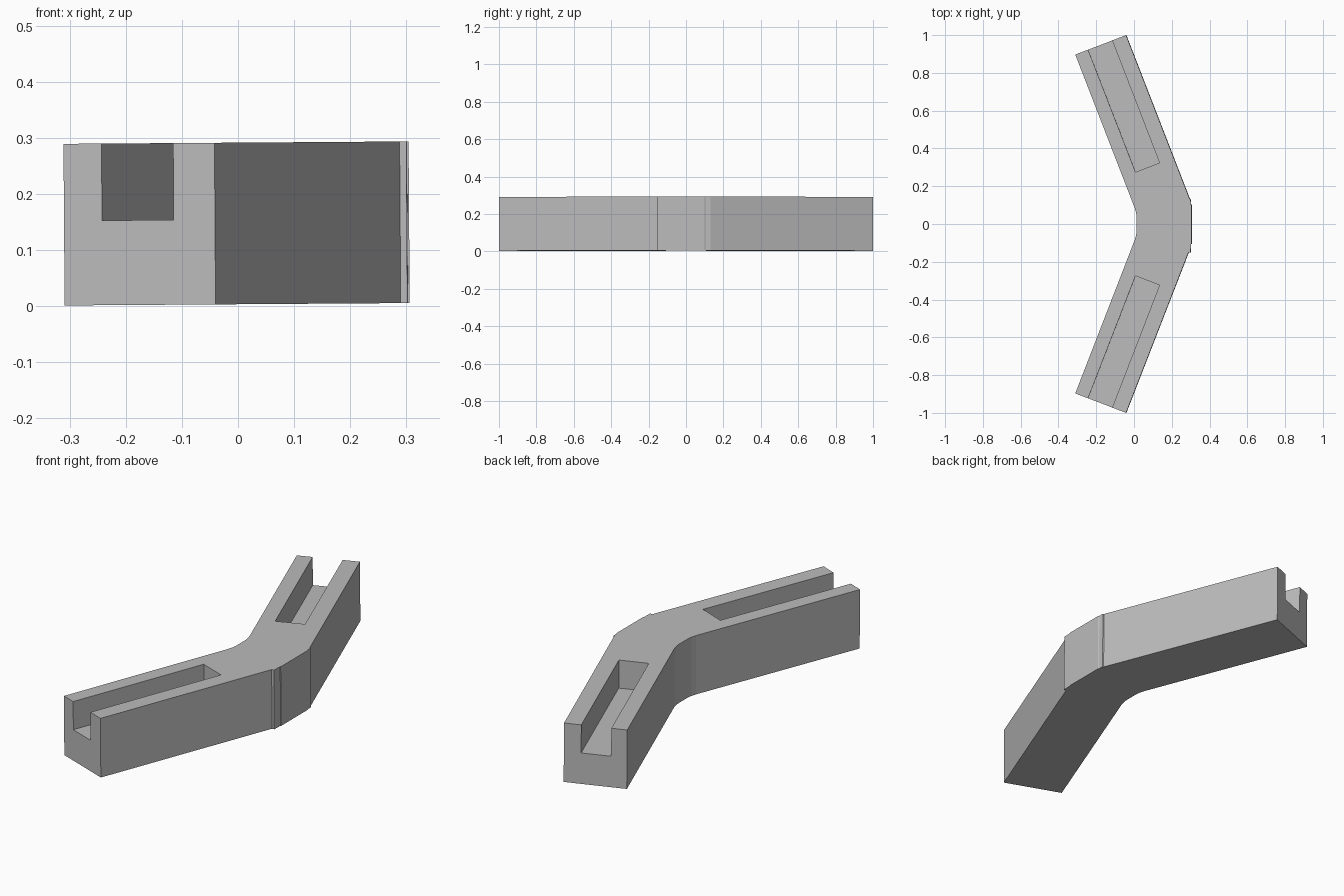
import bpy, bmesh
from mathutils import Matrix, Vector

if "Cube" in bpy.data.objects:
    bpy.data.objects.remove(bpy.data.objects["Cube"])

HEIGHT = 0.288
SLOT_FLOOR = 0.151
TILT = Matrix.Translation((0, 0, 0.0035)) @ Matrix.Rotation(-0.007, 4, 'Y')

grey = bpy.data.materials.new("mid grey")
grey.diffuse_color = (0.5, 0.5, 0.5, 1)
grey.use_nodes = True
grey.node_tree.nodes["Principled BSDF"].inputs["Base Color"].default_value = grey.diffuse_color


def prism(name, outline, z0, z1):
    """Extrude a counter-clockwise plan outline between two heights."""
    bm = bmesh.new()
    base = bm.faces.new([bm.verts.new((x, y, z0)) for x, y in outline])
    top = bmesh.ops.extrude_face_region(bm, geom=[base])["geom"]
    verts = [g for g in top if isinstance(g, bmesh.types.BMVert)]
    bmesh.ops.translate(bm, verts=verts, vec=Vector((0, 0, z1 - z0)))
    bmesh.ops.recalc_face_normals(bm, faces=bm.faces)
    mesh = bpy.data.meshes.new(name)
    bm.to_mesh(mesh)
    bm.free()
    mesh.materials.append(grey)
    obj = bpy.data.objects.new(name, mesh)
    bpy.context.collection.objects.link(obj)
    return obj


# Bent bar: outer side with small steps at the elbow, then the inner side
outline = [
    (-0.04, -1.0), (0.29, -0.152), (0.302, -0.152), (0.303, -0.105),
    (0.306, -0.105), (0.306, 0.10), (0.303, 0.105), (0.302, 0.13),
    (0.297, 0.132), (-0.04, 1.0), (-0.309, 0.897),
    (0.006, 0.084), (0.013, 0.06), (0.016, 0.035),
    (0.016, -0.035), (0.013, -0.06), (0.006, -0.084), (-0.309, -0.897),
]
bar = prism("bent_bar", outline, 0, HEIGHT)

# Open-ended slot in each arm, mirrored across the elbow
slot = [(-0.265, -0.984), (-0.138, -1.035), (0.137, -0.324), (0.010, -0.275)]
for side, sign in (("front", 1), ("back", -1)):
    pts = [(x, y * sign) for x, y in slot][::sign]
    cutter = prism(side + "_slot_cutter", pts, SLOT_FLOOR, HEIGHT + 0.1)
    cutter.hide_render = True
    cutter.hide_set(True)
    cut = bar.modifiers.new(side + "_slot", 'BOOLEAN')
    cut.operation = 'DIFFERENCE'
    cut.solver = 'EXACT'
    cut.object = cutter
    cutter.matrix_world = TILT

# Slight lean of the whole bar
bar.matrix_world = TILT
